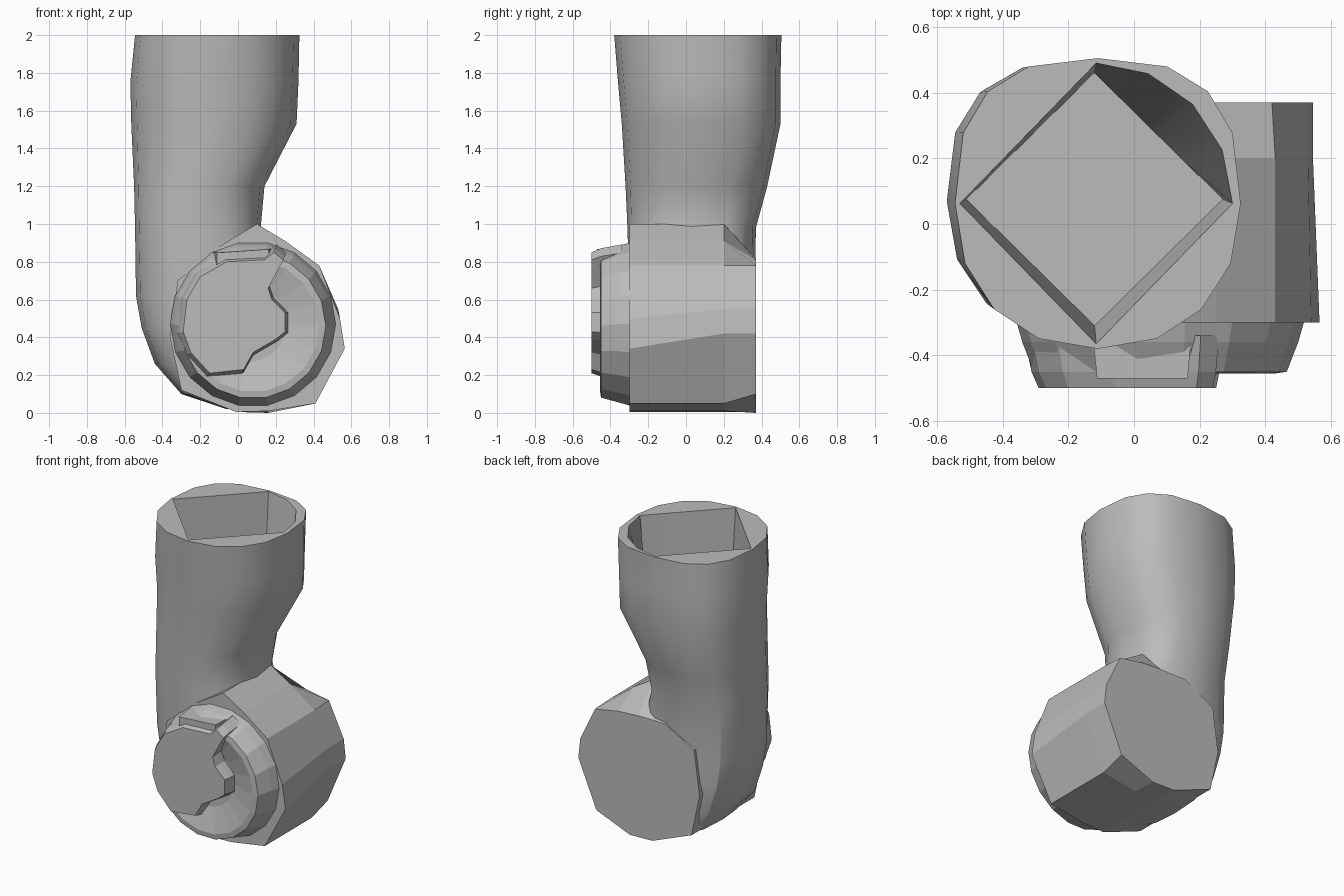
import bpy, bmesh
from math import sin, cos, pi, copysign

if "Cube" in bpy.data.objects:
    bpy.data.objects.remove(bpy.data.objects["Cube"])

grey = bpy.data.materials.new("plain grey")
grey.use_nodes = True
colour = (0.5, 0.5, 0.5, 1)
grey.diffuse_color = colour
grey.node_tree.nodes["Principled BSDF"].inputs["Base Color"].default_value = colour


def loft(name, rings, smooth=0):
    """Skin a stack of equal-length rings and close both ends."""
    bm = bmesh.new()
    loops = [[bm.verts.new(p) for p in ring] for ring in rings]
    for a, b in zip(loops, loops[1:]):
        for i in range(len(a)):
            j = (i + 1) % len(a)
            bm.faces.new((a[i], a[j], b[j], b[i]))
    bm.faces.new(loops[0])
    bm.faces.new(loops[-1])
    bmesh.ops.recalc_face_normals(bm, faces=bm.faces)
    mesh = bpy.data.meshes.new(name)
    bm.to_mesh(mesh)
    bm.free()
    mesh.materials.append(grey)
    obj = bpy.data.objects.new(name, mesh)
    bpy.context.collection.objects.link(obj)
    if smooth:
        bpy.ops.object.select_all(action='DESELECT')
        obj.select_set(True)
        bpy.context.view_layer.objects.active = obj
        bpy.ops.object.shade_smooth_by_angle(angle=smooth)
    return obj


def section(z, x0, x1, y0, y1, front, back):
    """Horizontal sleeve section; low powers square off its front or back half."""
    ring = []
    for i in range(16):
        c, s = cos(2 * pi * i / 16), sin(2 * pi * i / 16)
        power = back if s > 0 else front
        ring.append(((x0 + x1) / 2 + copysign(abs(c) ** power, c) * (x1 - x0) / 2,
                     (y0 + y1) / 2 + copysign(abs(s) ** power, s) * (y1 - y0) / 2, z))
    return ring


def socket(z, x0, x1, y0, y1, open_corner):
    """Diamond opening, optionally rounded out in its back left quarter."""
    ring = []
    for i in range(16):
        c, s = cos(2 * pi * i / 16), sin(2 * pi * i / 16)
        k = 1 if open_corner and i < 4 else 1 / (abs(c) + abs(s))
        ring.append(((x0 + x1) / 2 + k * c * (x1 - x0) / 2,
                     (y0 + y1) / 2 + k * s * (y1 - y0) / 2, z))
    return ring


def disc(y, cx, cz, r, n=18):
    return [(cx + r * cos(2 * pi * i / n), y, cz + r * sin(2 * pi * i / n)) for i in range(n)]


def outline(y, points, scale=1.0, cx=0.0, cz=0.0):
    return [(cx + (x - cx) * scale, y, cz + (z - cz) * scale) for x, z in points]


# Sleeve: bent foot, narrow neck, flared mouth and a diamond-shaped socket
loft("sleeve", [
    section(0.02, -0.06, 0.2, -0.29, 0.36, 0.7, 0.6),
    section(0.1, -0.3, 0.2, -0.3, 0.365, 0.75, 0.6),
    section(0.26, -0.44, 0.2, -0.3, 0.365, 0.75, 0.6),
    section(0.45, -0.51, 0.2, -0.3, 0.365, 0.8, 0.65),
    section(0.62, -0.54, 0.2, -0.3, 0.365, 0.8, 0.65),
    section(0.98, -0.545, 0.12, -0.31, 0.37, 0.85, 0.7),
    section(1.2, -0.55, 0.14, -0.32, 0.43, 0.9, 0.75),
    section(1.53, -0.565, 0.31, -0.34, 0.5, 0.92, 0.75),
    section(1.75, -0.57, 0.32, -0.36, 0.5, 0.92, 0.75),
    section(2.0, -0.545, 0.325, -0.38, 0.505, 0.92, 0.75),
    socket(2.0, -0.53, 0.3, -0.365, 0.49, True),
    socket(1.5, -0.51, 0.27, -0.31, 0.46, False),
], smooth=0.5)

# Drum: faceted body running front to back, lower at the back
front = [(0.1, 1.0), (0.25, 0.91), (0.43, 0.78), (0.54, 0.5), (0.565, 0.34),
         (0.41, 0.05), (0.16, 0.01), (-0.01, 0.005), (-0.3, 0.12),
         (-0.36, 0.4), (-0.32, 0.7), (-0.1, 0.88)]
back = [(0.1, 0.82), (0.25, 0.81), (0.42, 0.78), (0.53, 0.55), (0.545, 0.42),
        (0.41, 0.1), (0.16, 0.0), (-0.01, 0.005), (-0.3, 0.12),
        (-0.36, 0.4), (-0.32, 0.7), (-0.1, 0.82)]
middle = front[:3] + back[3:5] + front[5:]
loft("drum", [outline(-0.3, front), outline(0.2, middle), outline(0.37, back)])

# Front cap: stepped rim around a dished face
loft("cap_rim", [
    disc(-0.29, 0.08, 0.47, 0.44),
    disc(-0.36, 0.08, 0.47, 0.42),
    disc(-0.45, 0.08, 0.46, 0.385),
    disc(-0.455, 0.08, 0.46, 0.35),
    disc(-0.41, 0.06, 0.47, 0.2),
])

# Raised plate with a notched right edge
plate = [(-0.2, 0.72), (-0.06, 0.8), (0.14, 0.81), (0.19, 0.85), (0.24, 0.81),
         (0.16, 0.66), (0.18, 0.6), (0.25, 0.53), (0.25, 0.43), (0.2, 0.39),
         (0.08, 0.32), (0.03, 0.23), (-0.15, 0.21), (-0.25, 0.32),
         (-0.29, 0.43), (-0.27, 0.6)]
loft("raised_plate", [
    outline(-0.34, plate, 1.12, 0.08, 0.5),
    outline(-0.45, plate, 1.06, 0.08, 0.5),
    outline(-0.5, plate),
])

# Lug where the neck meets the cap
lug = [(-0.12, 0.85), (0.17, 0.87), (0.17, 0.78), (-0.12, 0.76)]
loft("neck_lug", [outline(-0.28, lug, 1.08, 0.03, 0.8), outline(-0.47, lug, 0.95, 0.03, 0.8)])
